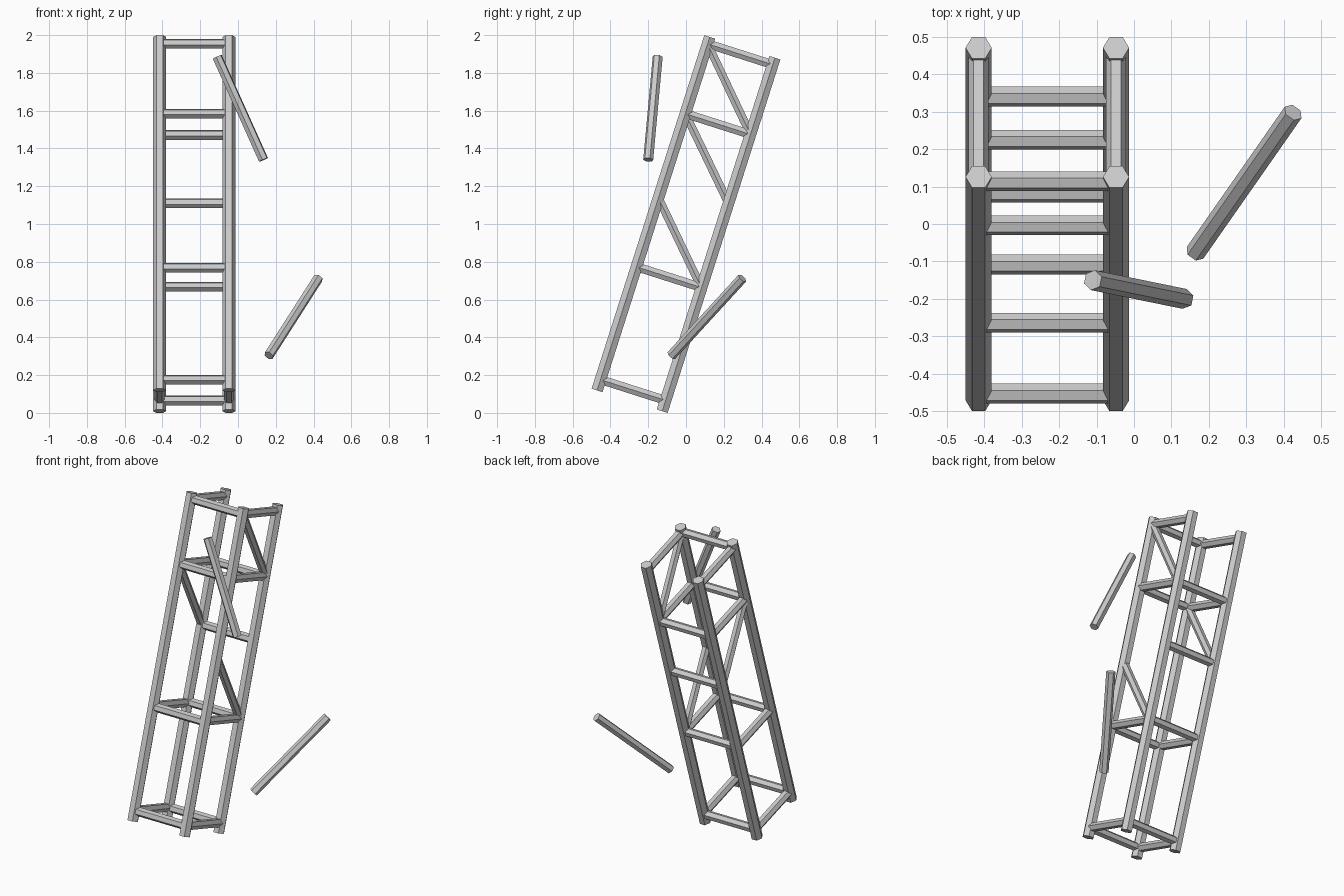
import bpy, bmesh
from mathutils import Vector, Matrix

if "Cube" in bpy.data.objects:
    bpy.data.objects.remove(bpy.data.objects["Cube"])

# Leaning frame: U runs up the tower, P runs from front posts to back posts
U = Vector((0, 0.304, 0.953)).normalized()
P = Vector((0, 0.953, -0.304)).normalized()
X = Vector((1, 0, 0))
LENGTH, DEPTH = 1.964, 0.362
XS = {"left": -0.415, "right": -0.048}
OFFSET = {"front": 0.0, "back": DEPTH}


def at(side, face, s):
    """Point on a post axis, s units up from its foot."""
    return Vector((XS[side], -0.471, 0.119)) + P * OFFSET[face] + U * s


def rod(name, a, b, r, ref):
    """Hexagonal bar from a to b with one corner pointing along ref."""
    a, b = Vector(a), Vector(b)
    d = (b - a).normalized()
    cx = (ref - d * ref.dot(d)).normalized()
    cy = d.cross(cx)
    m = Matrix((cx, cy, d)).transposed().to_4x4()
    m.translation = (a + b) / 2
    bm = bmesh.new()
    bmesh.ops.create_cone(bm, cap_ends=True, segments=6, radius1=r, radius2=r,
                          depth=(b - a).length)
    # Put a corner exactly on the local x axis
    v = max(bm.verts, key=lambda q: q.co.x)
    ang = v.co.xy.angle_signed(Vector((1, 0)))
    bmesh.ops.rotate(bm, verts=bm.verts, matrix=Matrix.Rotation(-ang, 3, 'Z'))
    me = bpy.data.meshes.new(name)
    bm.to_mesh(me)
    bm.free()
    ob = bpy.data.objects.new(name, me)
    ob.matrix_world = m
    bpy.context.collection.objects.link(ob)


# Four posts
for side in XS:
    for face in OFFSET:
        rod(f"post_{face}_{side}", at(side, face, 0), at(side, face, LENGTH), 0.035, X)

# Cross rungs on the front and back (top back one is missing)
R = 0.027
rungs = {"front": (0.06, 0.682, 1.538, 1.926), "back": (0.06, 0.692, 1.155, 1.535)}
for face, levels in rungs.items():
    for i, s in enumerate(levels):
        rod(f"{face}_rung_{i}", at("left", face, s), at("right", face, s), R, U)

# Side rungs
for side in XS:
    for i, s in enumerate((0.06, 0.687, 1.538, 1.926)):
        rod(f"{side}_rung_{i}", at(side, "front", s), at(side, "back", s), R, X)

# Diagonal braces that are still in place
for side, s0, s1 in (("right", 1.926, 1.538), ("left", 1.538, 1.155), ("right", 1.07, 0.685)):
    rod(f"{side}_brace", at(side, "front", s0), at(side, "back", s1), 0.025, X)

# Loose bars that have broken away
for name, a, b in (("loose_bar_upper", (0.135, -0.2, 1.34), (-0.11, -0.15, 1.885)),
                   ("loose_bar_lower", (0.163, -0.077, 0.304), (0.425, 0.298, 0.713))):
    d = Vector(b) - Vector(a)
    rod(name, a, b, R, d.cross(Vector((0, 0, 1))))
